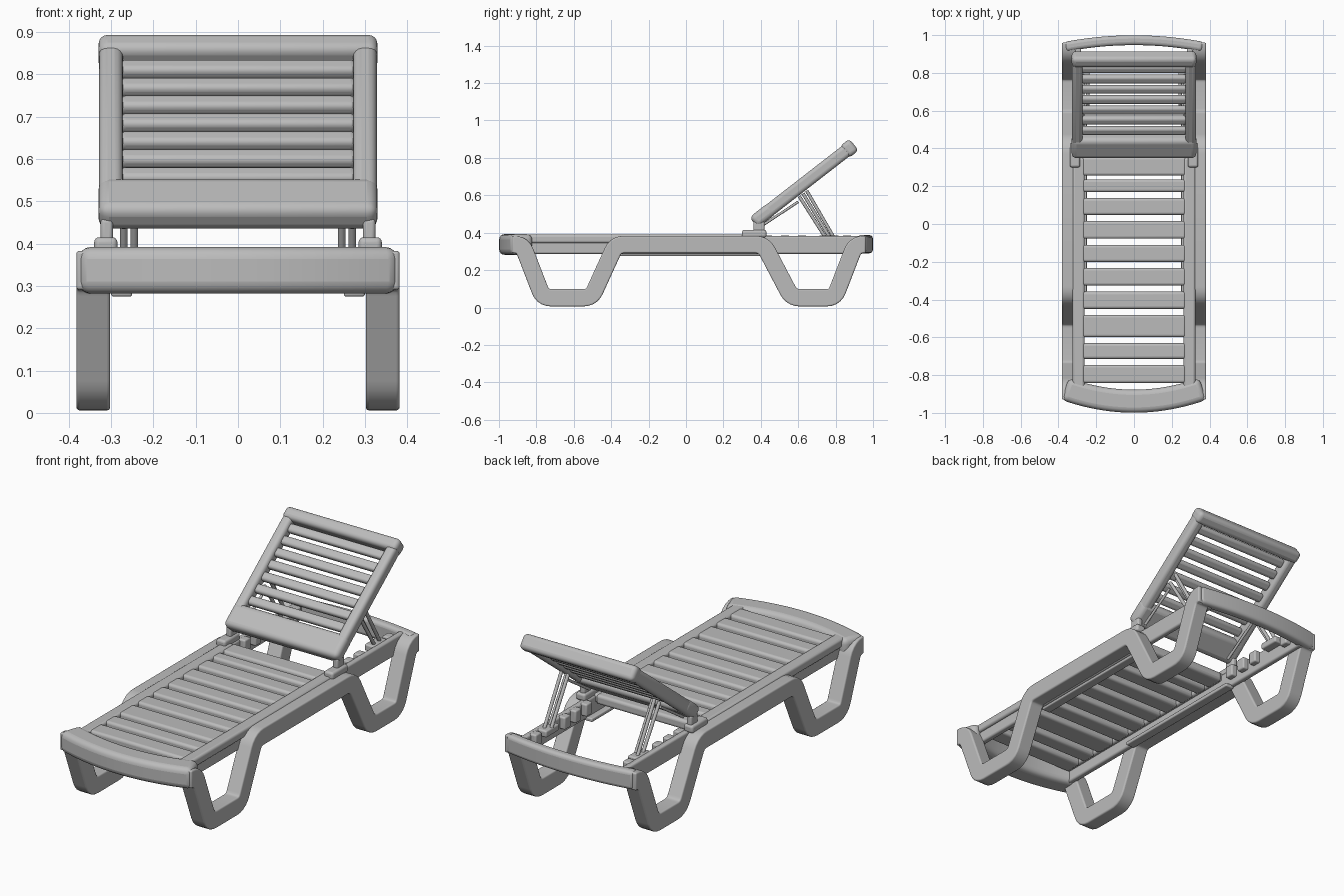
import bpy, bmesh, math
from mathutils import Vector, Matrix

if "Cube" in bpy.data.objects:
    bpy.data.objects.remove(bpy.data.objects["Cube"])

GREY = (0.5, 0.5, 0.5, 1)
plastic = bpy.data.materials.new("grey plastic")
plastic.use_nodes = True
plastic.diffuse_color = GREY
bsdf = next(n for n in plastic.node_tree.nodes if n.type == "BSDF_PRINCIPLED")
bsdf.inputs["Base Color"].default_value = GREY


def finish(name, bm, bevel, matrix=None):
    bmesh.ops.recalc_face_normals(bm, faces=bm.faces)
    mesh = bpy.data.meshes.new(name)
    bm.to_mesh(mesh)
    bm.free()
    mesh.materials.append(plastic)
    obj = bpy.data.objects.new(name, mesh)
    bpy.context.collection.objects.link(obj)
    if matrix:
        obj.matrix_world = matrix
    if bevel:
        mod = obj.modifiers.new("round edges", "BEVEL")
        mod.width, mod.segments = bevel, 4
        mod.limit_method, mod.angle_limit = "ANGLE", math.radians(50)
    bpy.ops.object.select_all(action="DESELECT")
    obj.select_set(True)
    bpy.context.view_layer.objects.active = obj
    bpy.ops.object.shade_smooth_by_angle(angle=math.radians(40))
    return obj


def box(name, xs, ys, zs, bevel=0.01, matrix=None):
    """Rounded box between the given limits on each axis."""
    bm = bmesh.new()
    bmesh.ops.create_cube(bm, size=1)
    for v in bm.verts:
        v.co = [(a + b) / 2 + c * abs(b - a) for c, (a, b) in zip(v.co, (xs, ys, zs))]
    return finish(name, bm, bevel, matrix)


def rod(name, start, end, radius):
    start, end = Vector(start), Vector(end)
    axis = end - start
    bm = bmesh.new()
    bmesh.ops.create_cone(bm, cap_ends=True, segments=10, radius1=radius,
                          radius2=radius, depth=axis.length)
    turn = axis.to_track_quat("Z", "Y").to_matrix().to_4x4()
    return finish(name, bm, 0, Matrix.Translation((start + end) / 2) @ turn)


def round_corners(path, cut):
    """Replace each inner corner by a short quadratic arc."""
    out = [path[0]]
    for a, b, c in zip(path, path[1:], path[2:]):
        p, q = b + (a - b).normalized() * cut, b + (c - b).normalized() * cut
        for i in range(6):
            t = i / 5
            out.append(p * (1 - t) ** 2 + b * 2 * t * (1 - t) + q * t * t)
    return out + [path[-1]]


def ribbon(name, path, half, depth, place, bevel):
    """Bar of rectangular section that follows a flat path."""
    bm = bmesh.new()
    rings = []
    for i, p in enumerate(path):
        before = (p - path[max(i - 1, 0)]).normalized()
        after = (path[min(i + 1, len(path) - 1)] - p).normalized()
        along = (before + after).normalized()
        stretch = along.dot(after if i == 0 else before)
        off = Vector((-along.y, along.x)) * half / max(stretch, 0.5)
        rings.append([bm.verts.new(place(q, d)) for q, d in
                      ((p + off, depth[0]), (p - off, depth[0]),
                       (p - off, depth[1]), (p + off, depth[1]))])
    for r, s in zip(rings, rings[1:]):
        for k in range(4):
            n = (k + 1) % 4
            bm.faces.new((r[k], r[n], s[n], s[k]))
    bm.faces.new(rings[0])
    bm.faces.new(rings[-1])
    return finish(name, bm, bevel)


# Side frames: one bar bent into rail and both legs
leg_path = [Vector(p) for p in (
    (-0.93, 0.337), (-0.875, 0.337), (-0.765, 0.052), (-0.505, 0.052), (-0.375, 0.337),
    (0.415, 0.337), (0.565, 0.052), (0.795, 0.052), (0.905, 0.337), (0.96, 0.337))]
leg_path = round_corners(leg_path, 0.045)
for side, label in ((1, "left"), (-1, "right")):
    def sx(a, b):
        return sorted((side * a, side * b))

    ribbon(label + "_leg_frame", leg_path, 0.046, sx(0.302, 0.382),
           lambda q, d: (d, q.x, q.y), 0.028)
    box(label + "_apron", sx(0.28, 0.312), (-0.9, 0.95), (0.287, 0.382), 0.01)
    box(label + "_seat_edge", sx(0.262, 0.325), (-0.9, 0.35), (0.345, 0.39), 0.012)
    box(label + "_apron_foot", sx(0.25, 0.3), (-0.36, 0.42), (0.275, 0.295), 0.006)

# Curved end bars
steps = [i / 12 - 1 for i in range(25)]
plan = lambda q, d: (q.x, q.y, d)
ribbon("front_bar", [Vector((0.365 * t, -0.938 + 0.065 * t * t)) for t in steps],
       0.061, (0.282, 0.392), plan, 0.028)
ribbon("rear_bar", [Vector((0.365 * t, 0.973 - 0.035 * t * t)) for t in steps],
       0.026, (0.29, 0.387), plan, 0.018)

# Seat slats between the slots
slots = [-0.85, -0.73, -0.615, -0.465, -0.342, -0.217, -0.094, 0.032, 0.153, 0.246]
gaps = [0.008] + [0.016] * 8 + [0.01]
ends = slots[1:] + [0.355]
end_gaps = gaps[1:] + [0]
for i, (a, b, g, h) in enumerate(zip(slots, ends, gaps, end_gaps)):
    box(f"seat_slat_{i + 1}", (-0.275, 0.275), (a + g, b - h), (0.34, 0.39), 0.014)

# Reclined backrest, built flat then tilted about its lower edge
tilt = Matrix.Translation((0, 0.365, 0.457)) @ Matrix.Rotation(math.radians(37.8), 4, "X")
box("backrest_lower_board", (-0.33, 0.33), (-0.005, 0.125), (-0.036, 0.036), 0.025, tilt)
box("backrest_top_bar", (-0.33, 0.33), (0.61, 0.675), (-0.04, 0.04), 0.022, tilt)
for side, label in ((1, "left"), (-1, "right")):
    box(label + "_backrest_bar", sorted((side * 0.272, side * 0.328)), (0.05, 0.64),
        (-0.034, 0.034), 0.02, tilt)
for i in range(7):
    s = 0.165 + i * 0.069
    box(f"backrest_slat_{i + 1}", (-0.28, 0.28), (s - 0.023, s + 0.023),
        (-0.018, 0.018), 0.014, tilt)

# Hinges, props and notched support blocks
for side, label in ((1, "left"), (-1, "right")):
    def sx(a, b):
        return sorted((side * a, side * b))

    box(label + "_hinge_base", sx(0.285, 0.34), (0.3, 0.43), (0.375, 0.415), 0.012)
    box(label + "_hinge_lug", sx(0.295, 0.325), (0.36, 0.42), (0.39, 0.46), 0.01)
    rod(label + "_prop_link", (side * 0.27, 0.41, 0.44), (side * 0.27, 0.6, 0.565), 0.007)
    for x, y, z, foot in ((0.27, 0.605, 0.595, 0.745), (0.27, 0.645, 0.625, 0.79),
                          (0.245, 0.625, 0.61, 0.768)):
        rod(label + "_prop_rod", (side * x, y, z), (side * x, foot, 0.375), 0.009)
    box(label + "_prop_foot", sx(0.235, 0.29), (0.71, 0.82), (0.35, 0.385), 0.008)
    for y in (0.44, 0.53, 0.62, 0.86):
        box(label + "_notch_block", sx(0.25, 0.29), (y - 0.025, y + 0.025),
            (0.32, 0.385), 0.008)
